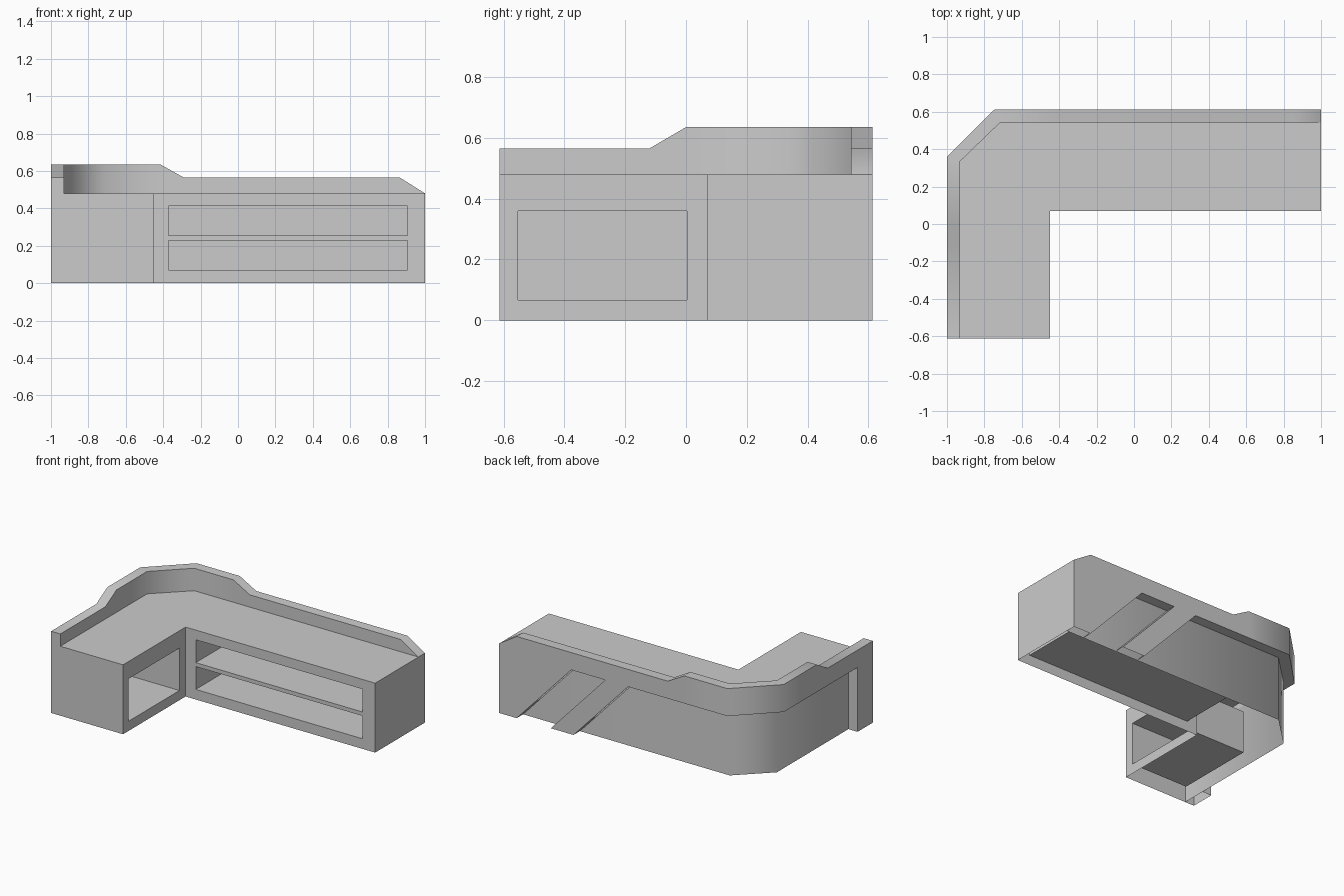
import bpy, bmesh, math
from mathutils import Vector

if "Cube" in bpy.data.objects:
    bpy.data.objects.remove(bpy.data.objects["Cube"])

H = 0.48      # counter top height
BAND = 0.445  # underside of the overhanging upper band
Y = 0.613     # half depth


def make_object(name, bm):
    bmesh.ops.recalc_face_normals(bm, faces=bm.faces)
    me = bpy.data.meshes.new(name)
    bm.to_mesh(me)
    bm.free()
    ob = bpy.data.objects.new(name, me)
    bpy.context.collection.objects.link(ob)
    return ob


def prism(name, pts, offset):
    """Closed prism: polygon of 3D points swept by an offset."""
    bm = bmesh.new()
    off = Vector(offset)
    a = [bm.verts.new(p) for p in pts]
    b = [bm.verts.new(Vector(p) + off) for p in pts]
    n = len(pts)
    bm.faces.new(a)
    bm.faces.new(b[::-1])
    for i in range(n):
        bm.faces.new((a[i], a[(i + 1) % n], b[(i + 1) % n], b[i]))
    return make_object(name, bm)


def box(name, x0, x1, y0, y1, z0, z1):
    return prism(name, [(x0, y0, z0), (x1, y0, z0), (x1, y1, z0), (x0, y1, z0)], (0, 0, z1 - z0))


def finish(ob, cutters):
    """Cut openings, open the underside and shade the bevelled corner smooth."""
    bpy.ops.object.select_all(action='DESELECT')
    ob.select_set(True)
    bpy.context.view_layer.objects.active = ob
    for c in cutters:
        m = ob.modifiers.new("cut", 'BOOLEAN')
        m.operation = 'DIFFERENCE'
        m.solver = 'EXACT'
        m.object = c
        bpy.ops.object.modifier_apply(modifier=m.name)
        bpy.data.objects.remove(c)
    bm = bmesh.new()
    bm.from_mesh(ob.data)
    floor = [f for f in bm.faces if all(v.co.z < 0.001 for v in f.verts)]
    bmesh.ops.delete(bm, geom=floor, context='FACES')
    bm.to_mesh(ob.data)
    bm.free()
    bpy.ops.object.shade_smooth_by_angle(angle=math.radians(50))


# L-shaped counter body with two long shelves and a side cupboard opening
plan = [(-0.93, -Y), (-0.45, -Y), (-0.45, 0.07), (1, 0.07),
        (1, 0.543), (-0.715, 0.543), (-0.93, 0.335)]
body = prism("counter_body", [(x, y, 0) for x, y in plan], (0, 0, H))
finish(body, [
    box("lower_shelf_cutter", -0.372, 0.905, 0.0, 0.50, 0.07, 0.228),
    box("upper_shelf_cutter", -0.372, 0.905, 0.0, 0.50, 0.255, 0.413),
    box("side_cutter", -0.885, -0.40, -0.552, 0.003, 0.067, 0.36),
])

# outer panel: stations of (outer xy, inner xy, top height) along the L
stations = [((-1, y), (-0.93, y), z) for y, z in ((-Y, 0.565), (-0.12, 0.565), (0, 0.635))]
stations += [((-1, 0.36), (-0.93, 0.335), 0.635), ((-0.745, Y), (-0.715, 0.543), 0.635)]
stations += [((x, Y), (x, 0.543), z)
             for x, z in ((-0.415, 0.635), (-0.29, 0.565), (0.865, 0.565), (1, H))]
bm = bmesh.new()
rings = [[bm.verts.new(p) for p in ((*o, 0), (*o, z), (*i, z), (*i, 0))] for o, i, z in stations]
for r, s in zip(rings, rings[1:]):
    for k in range(4):
        bm.faces.new((r[k], r[(k + 1) % 4], s[(k + 1) % 4], s[k]))
bm.faces.new(rings[0])
bm.faces.new(rings[-1][::-1])
panel = make_object("outer_panel", bm)

# recesses below the upper band, leaving slanted strips and an end post
slope = (0.431 - 0.014) / BAND


def slant(x, z):
    return x - slope * z


def recess(name, xl, xr, y0):
    pts = [(xl(-0.1), y0, -0.1), (slant(xr, -0.1), y0, -0.1),
           (slant(xr, BAND), y0, BAND), (xl(BAND), y0, BAND)]
    return prism(name, pts, (0, 0.8 - y0, 0))


finish(panel, [
    recess("slanted_cutter", lambda z: slant(0.605, z), 0.866, 0.4),
    recess("corner_cutter", lambda z: -1.2, 0.431, -0.446),
])
